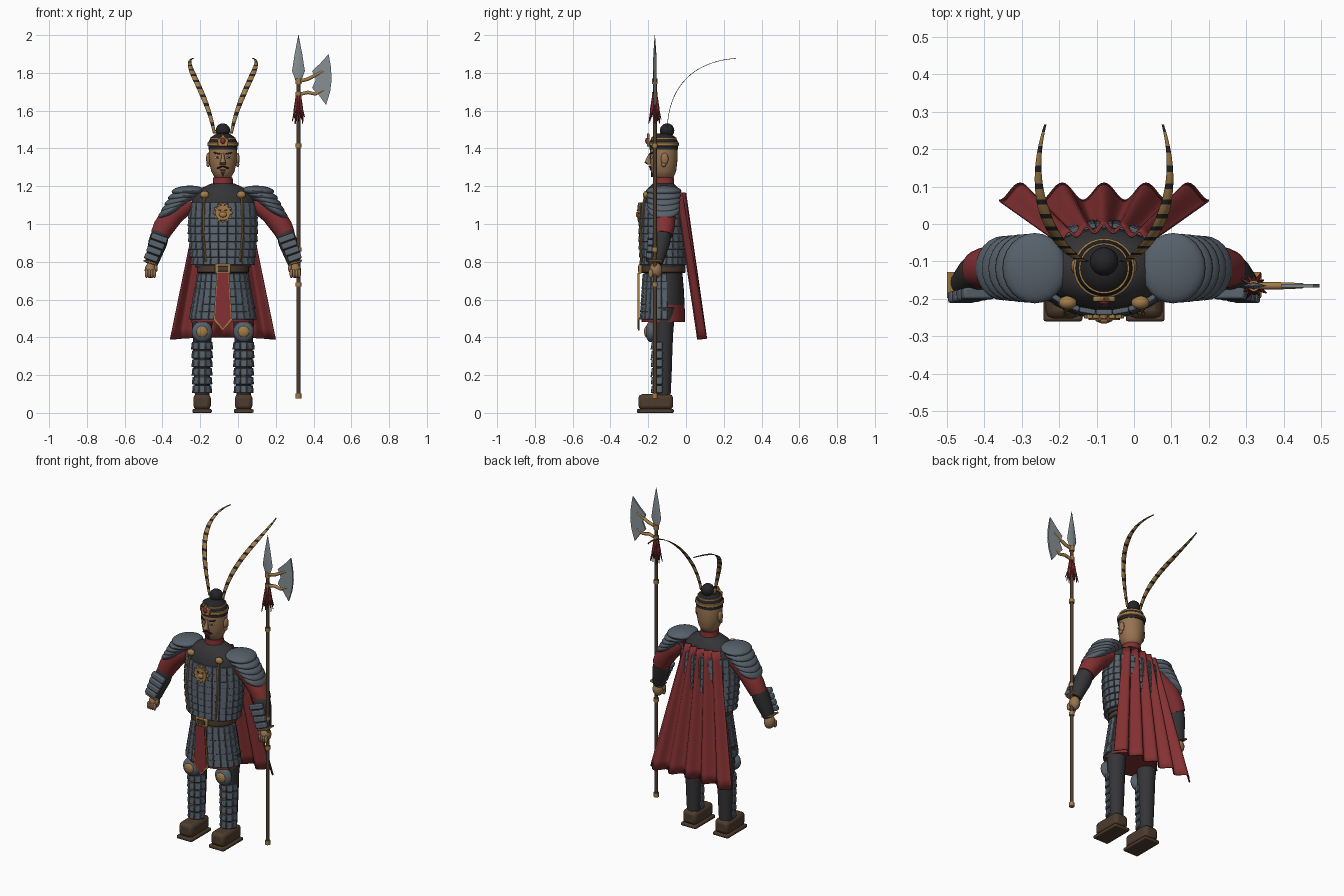
import bpy, bmesh, math
from math import sin, cos, pi, radians
from mathutils import Vector, Matrix, Euler
from mathutils.geometry import interpolate_bezier

if "Cube" in bpy.data.objects:
    bpy.data.objects.remove(bpy.data.objects["Cube"], do_unlink=True)


def material(name, *rgb):
    m = bpy.data.materials.new(name)
    m.use_nodes = True
    m.diffuse_color = (*rgb, 1)
    m.node_tree.nodes["Principled BSDF"].inputs["Base Color"].default_value = (*rgb, 1)
    return m


SLATE = material("slate armour", .095, .118, .145)
RED = material("red cloth", .23, .03, .032)
DARK = material("dark cloth", .035, .035, .038)
SKIN = material("skin", .31, .17, .08)
GOLD = material("gold", .36, .2, .065)
LEATHER = material("brown leather", .075, .045, .026)
STEEL = material("pale steel", .24, .28, .3)
HAIR = material("black hair", .018, .018, .02)
WHITE = material("eye white", .6, .57, .5)

CX, CY = -.08, -.12          # body axis
SIDES = ((1, "left"), (-1, "right"))


def finish(name, bm, mats, bevel=0, solid=0, angle=40):
    bmesh.ops.recalc_face_normals(bm, faces=bm.faces)
    me = bpy.data.meshes.new(name)
    bm.to_mesh(me)
    bm.free()
    for m in (mats if isinstance(mats, (list, tuple)) else [mats]):
        me.materials.append(m)
    me.shade_smooth()
    me.set_sharp_from_angle(angle=radians(angle))
    ob = bpy.data.objects.new(name, me)
    bpy.context.collection.objects.link(ob)
    if solid:
        mod = ob.modifiers.new("thickness", "SOLIDIFY")
        mod.thickness, mod.offset = solid, 0
    if bevel:
        mod = ob.modifiers.new("bevel", "BEVEL")
        mod.width, mod.segments, mod.limit_method = bevel, 2, "ANGLE"
    return ob


def loft(name, rings, mats, n=28, follow=False, rule=None):
    """Rings of (centre, rx, ry); they lie flat, or face along the path."""
    bm, loops = bmesh.new(), []
    for i, (c, rx, ry) in enumerate(rings):
        rot = Matrix.Identity(3)
        if follow:
            a, b = rings[max(i - 1, 0)][0], rings[min(i + 1, len(rings) - 1)][0]
            rot = (Vector(b) - Vector(a)).to_track_quat("Z", "Y").to_matrix()
        loops.append([bm.verts.new(Vector(c) + rot @ Vector((rx * cos(k * 2 * pi / n), ry * sin(k * 2 * pi / n), 0)))
                      for k in range(n)])
    for a, b in zip(loops, loops[1:]):
        for k in range(n):
            bm.faces.new((a[k], a[(k + 1) % n], b[(k + 1) % n], b[k]))
    bm.faces.new(loops[0][::-1])
    bm.faces.new(loops[-1])
    if rule:
        for f in bm.faces:
            f.material_index = rule(f.calc_center_median())
    return finish(name, bm, mats)


def stack(name, rows, mats, x=CX, y=CY, **kw):
    return loft(name, [((x, y, z), rx, ry) for z, rx, ry in rows], mats, **kw)


def tube(name, pts, radii, mat, n=14):
    return loft(name, [(p, r, r) for p, r in zip(pts, radii)], mat, n, True)


def place(loc, size, rot=(0, 0, 0)):
    return Matrix.LocRotScale(Vector(loc), Euler(rot), Vector(size))


def boxes(name, transforms, mat, bevel=.003):
    bm = bmesh.new()
    for t in transforms:
        bmesh.ops.create_cube(bm, size=1, matrix=t)
    return finish(name, bm, mat, bevel)


def ball(name, loc, radii, mat, rot=(0, 0, 0)):
    bm = bmesh.new()
    bmesh.ops.create_uvsphere(bm, u_segments=24, v_segments=14, radius=1, matrix=place(loc, radii, rot))
    return finish(name, bm, mat)


def prism(name, outline, y, thick, mat, x=0, bevel=0):
    """Flat x-z outline given thickness along y."""
    bm = bmesh.new()
    f = bm.faces.new([bm.verts.new((x + px, y - thick / 2, pz)) for px, pz in outline])
    new = bmesh.ops.extrude_face_region(bm, geom=[f])["geom"]
    bmesh.ops.translate(bm, vec=(0, thick, 0), verts=[v for v in new if isinstance(v, bmesh.types.BMVert)])
    return finish(name, bm, mat, bevel)


def arc_plates(name, x, y, rows, height, angles, mat, thick=.014, tilt=.12):
    """Rows (z, rx, ry) of small plates; angle 0 faces the front."""
    out, step = [], radians(angles[1] - angles[0])
    for z, rx, ry in rows:
        for t in map(radians, angles):
            w = math.hypot(rx * cos(t), ry * sin(t)) * 2 * math.tan(step / 2) * .97
            out.append(place((x + rx * sin(t), y - ry * cos(t), z), (w, thick, height),
                             (-tilt, 0, math.atan2(sin(t) / rx, cos(t) / ry))))
    return boxes(name, out, mat)


# Torso, lamellar coat and belt
stack("torso", [(.77, .145, .105), (.9, .16, .112), (1.08, .17, .112), (1.14, .165, .105),
                (1.185, .125, .085), (1.215, .06, .055)], DARK)
coat = [(.805 + .041 * i, .162 + .016 * sin(i * pi / 9), .118 + .006 * sin(i * pi / 7)) for i in range(8)]
arc_plates("coat_plates", CX, CY, coat, .045, [i * 15 for i in range(24)], SLATE)
stack("belt", [(.74, .132, .112), (.745, .138, .118), (.78, .138, .118), (.787, .13, .112)], LEATHER)
boxes("belt_buckle", [place((CX, -.242, .763), (.082, .018, .05))], GOLD, .005)
boxes("buckle_centre", [place((CX, -.252, .763), (.054, .006, .028))], LEATHER, .002)

# Skirt, front panels and apron
stack("skirt", [(.75, .125, .1), (.66, .145, .108), (.57, .158, .113), (.48, .165, .115)], [DARK, RED],
      rule=lambda c: int(c.z < .57))
for s, side in SIDES:
    rows = [(.715 - .04 * i, .133 + .007 * i, .106 + .0025 * i) for i in range(6)]
    arc_plates(side + "_skirt_plates", CX, CY, rows, .043, [s * (18 + 15 * i) for i in range(6)], SLATE)
apron = [(-.033, .74), (.033, .74), (.05, .49), (0, .435), (-.05, .49)]
prism("apron_trim", apron, -.25, .006, GOLD, CX)
prism("apron", [(x * .84, z + (.01 if z < .6 else 0)) for x, z in apron], -.254, .006, RED, CX)

# Chest medallion: disc, rays and a beast face
bm = bmesh.new()
bmesh.ops.create_cone(bm, cap_ends=True, segments=24, radius1=.045, radius2=.04, depth=.018,
                      matrix=place((CX, -.247, 1.06), (1, 1, 1), (pi / 2, 0, 0)))
finish("medallion", bm, GOLD)
boxes("medallion_mane", [place((CX + .043 * sin(a), -.247, 1.06 + .043 * cos(a)), (.016, .012, .016), (0, a + pi / 4, 0))
                         for a in [i * pi / 6 for i in range(12)]], GOLD)
ball("medallion_muzzle", (CX, -.256, 1.05), (.02, .01, .015), GOLD)
for s, side in SIDES:
    ball(side + "_medallion_eye", (CX + s * .016, -.257, 1.073), (.007, .004, .005), LEATHER)
    ball(side + "_chest_knob", (CX + s * .097, -.21, 1.155), (.024, .018, .02), GOLD)
    tube(side + "_strap", [(CX + s * .097, -.2, 1.16), (CX + s * .1, -.228, 1.11), (CX + s * .105, -.24, .95),
                           (CX + s * .09, -.236, .8)], [.006] * 4, GOLD, 8)

# Cape with folds that deepen toward the hem
bm, grid, NU, NV = bmesh.new(), [], 80, 14
for j in range(NV + 1):
    v = j / NV
    half = .12 + .16 * v
    row = []
    for i in range(NU + 1):
        u = 2 * i / NU - 1
        fold = cos(u * 5 * pi) * (.01 + .013 * v)
        row.append(bm.verts.new((CX + u * half, -.012 + .097 * v + fold - .03 * (1 - v) * u * u,
                                 1.165 - .765 * v - .012 * v * u * u)))
    grid.append(row)
for a, b in zip(grid, grid[1:]):
    for i in range(NU):
        bm.faces.new((a[i], a[i + 1], b[i + 1], b[i]))
finish("cape", bm, RED, solid=.006, angle=60)

# Neck, collar and head
HY = -.118
stack("neck", [(1.19, .048, .048), (1.27, .044, .046)], SKIN, y=HY)
stack("collar", [(1.185, .064, .062), (1.21, .053, .054), (1.247, .052, .054)], RED, y=HY)
stack("head", [(1.237, .028, .035), (1.247, .045, .052), (1.28, .062, .066), (1.33, .073, .072),
               (1.38, .075, .073), (1.43, .07, .068)], SKIN, y=HY)
loft("nose", [((CX, -.193, 1.315), .017, .012), ((CX, -.202, 1.325), .016, .018),
              ((CX, -.196, 1.35), .009, .013), ((CX, -.188, 1.375), .006, .006)], SKIN, 12)
boxes("lower_lip", [place((CX, -.188, 1.288), (.03, .008, .007))], RED, .002)
prism("chin_beard", [(-.013, 1.277), (.013, 1.277), (0, 1.25)], -.18, .009, HAIR, CX)
for s, side in SIDES:
    ball(side + "_ear", (CX + s * .077, HY + .005, 1.345), (.012, .02, .032), SKIN)
    ball(side + "_earlobe", (CX + s * .078, HY, 1.315), (.009, .012, .013), SKIN)
    ball(side + "_eye", (CX + s * .03, -.184, 1.352), (.014, .004, .006), WHITE, (0, 0, s * .35))
    ball(side + "_pupil", (CX + s * .03, -.187, 1.352), (.007, .003, .006), HAIR, (0, 0, s * .35))
    boxes(side + "_brow", [place((CX + s * .032, -.185, 1.374), (.038, .007, .008), (0, -s * .2, s * .4))], HAIR, .002)
    boxes(side + "_moustache", [place((CX + s * .017, -.19, 1.3), (.034, .008, .008), (0, s * .4, s * .25))], HAIR, .002)

# Hair, headdress and topknot
stack("hair", [(1.395, .077, .075), (1.435, .076, .075), (1.46, .062, .062), (1.478, .035, .035), (1.482, .01, .01)],
      HAIR, y=HY)
stack("headband", [(1.412, .079, .077), (1.415, .082, .08), (1.43, .082, .08), (1.433, .078, .076)], GOLD, y=HY)
stack("crown_ring", [(1.445, .068, .068), (1.458, .068, .068)], GOLD, y=HY)
ball("topknot", (CX, -.1, 1.495), (.038, .038, .038), HAIR)
prism("crown_ornament", [(-.026, 1.41), (.026, 1.41), (.03, 1.45), (.014, 1.455), (0, 1.48), (-.014, 1.455), (-.03, 1.45)],
      -.2, .014, GOLD, CX, .003)
ball("crown_gem", (CX, -.208, 1.44), (.013, .008, .016), RED)

# Long striped plumes
for s, side in SIDES:
    path = interpolate_bezier(*[Vector((CX + s * x, y, z)) for x, y, z in
                                ((.045, -.1, 1.48), (.09, -.1, 1.72), (.225, .03, 1.86), (.157, .265, 1.877))], 37)
    bm, last = bmesh.new(), None
    for i, p in enumerate(path):
        t = i / 36
        w = .003 + .012 * min(1, .4 + 2 * t, 2.5 * (1 - t))
        pair = [bm.verts.new(p + Vector((d * w, 0, 0))) for d in (-1, 1)]
        if last:
            bm.faces.new((*last, pair[1], pair[0])).material_index = int(i % 3 == 0)
        last = pair
    finish(side + "_plume", bm, [GOLD, HAIR], solid=.003)

for s, side in SIDES:
    X = lambda off: CX + s * off
    # Shoulder guard in overlapping layers
    for i in range(5):
        ball(f"{side}_shoulder_plate_{i + 1}", (X(.185 + .021 * i), -.118, 1.175 - .024 * i),
             (.086, .094 - .002 * i, .028), SLATE, (0, s * (.05 + .13 * i), 0))
    # Arm, bracer and fist
    tube(side + "_sleeve", [(X(.17), -.115, 1.12), (X(.26), -.115, 1.06), (X(.315), -.117, .98), (X(.335), -.12, .94)],
         [.05, .062, .056, .05], RED, 20)
    tube(side + "_forearm", [(X(.325), -.12, .97), (X(.345), -.135, .9), (X(.378), -.158, .79)], [.046, .05, .034], DARK, 20)
    boxes(side + "_bracer", [place((X(.337 + .014 * i), -.186 - .003 * i, .925 - .034 * i),
                                   (.088 - .005 * i, .03, .032), (-.1, -s * .35, 0)) for i in range(4)], SLATE, .006)
    boxes(side + "_bracer_trim", [place((X(.384), -.163, .796), (.074, .07, .01), (0, -s * .3, 0))], GOLD)
    ball(side + "_hand", (X(.383), -.16, .755), (.031, .034, .042), SKIN)
    for k in range(4):
        ball(f"{side}_finger_{k + 1}", (X(.362 + .014 * k), -.187, .738), (.009, .013, .024), SKIN)
    ball(side + "_thumb", (X(.355), -.175, .765), (.01, .016, .02), SKIN)
    # Leg, knee guard, greave and boot
    stack(side + "_leg", [(.08, .038, .036), (.2, .043, .042), (.33, .048, .046), (.42, .05, .05), (.56, .062, .062)],
          DARK, X(.11), -.118)
    ball(side + "_knee_guard", (X(.11), -.185, .43), (.055, .03, .056), SLATE)
    ball(side + "_knee_boss", (X(.11), -.208, .43), (.03, .014, .03), GOLD)
    arc_plates(side + "_greave", X(.11), -.128, [(.125 + .046 * i, .044 + .001 * i, .05) for i in range(6)], .04,
               [-76, -38, 0, 38, 76], SLATE, .012)
    boxes(side + "_greave_straps", [place((X(.11), -.184, z), (.026, .01, .008)) for z in (.193, .285, .34)], GOLD)
    boxes(side + "_boot", [place((X(.11), -.16, .058), (.092, .184, .082))], LEATHER, .02)
    boxes(side + "_sole", [place((X(.11), -.162, .01), (.104, .196, .02))], LEATHER, .006)

# Polearm: shaft, bands, tassel, point and crescent blade
PX, PY = .32, -.165
stack("pole_shaft", [(.08, .011, .011), (1.76, .011, .011)], LEATHER, PX, PY, n=14)
for i, (z, h) in enumerate(((.09, .025), (.68, .022), (.865, .022), (1.415, .022), (1.69, .02), (1.755, .03))):
    stack(f"pole_band_{i + 1}", [(z - h / 2, .015, .015), (z + h / 2, .015, .015)], GOLD, PX, PY, n=14)
for i in range(12):
    a, r = i * pi / 6, .022 + .008 * (i % 3)
    tube(f"tassel_strand_{i + 1}", [(PX + .01 * cos(a), PY + .01 * sin(a), 1.68),
                                    (PX + .02 * cos(a), PY + .02 * sin(a), 1.61),
                                    (PX + r * cos(a), PY + r * sin(a), 1.53 + .012 * (i % 4))], [.005, .006, .002], RED, 6)
stack("spear_point", [(1.75, .012, .008), (1.81, .034, .01), (1.9, .02, .008), (2.0, .001, .001)], STEEL, PX, PY, n=4)
prism("crescent_blade", [(.48, 1.9), (.492, 1.83), (.496, 1.765), (.488, 1.7), (.466, 1.63), (.43, 1.68), (.392, 1.72),
                         (.412, 1.765), (.392, 1.81), (.435, 1.85)], PY, .01, STEEL)
for name, z0, z1 in (("upper_blade_arm", 1.755, 1.81), ("lower_blade_arm", 1.685, 1.71)):
    tube(name, [(PX, PY, z0), (.37, PY, z0 + .012), (.41, PY, z1 - .022), (.45, PY, z1)], [.009, .01, .009, .007], GOLD, 10)
